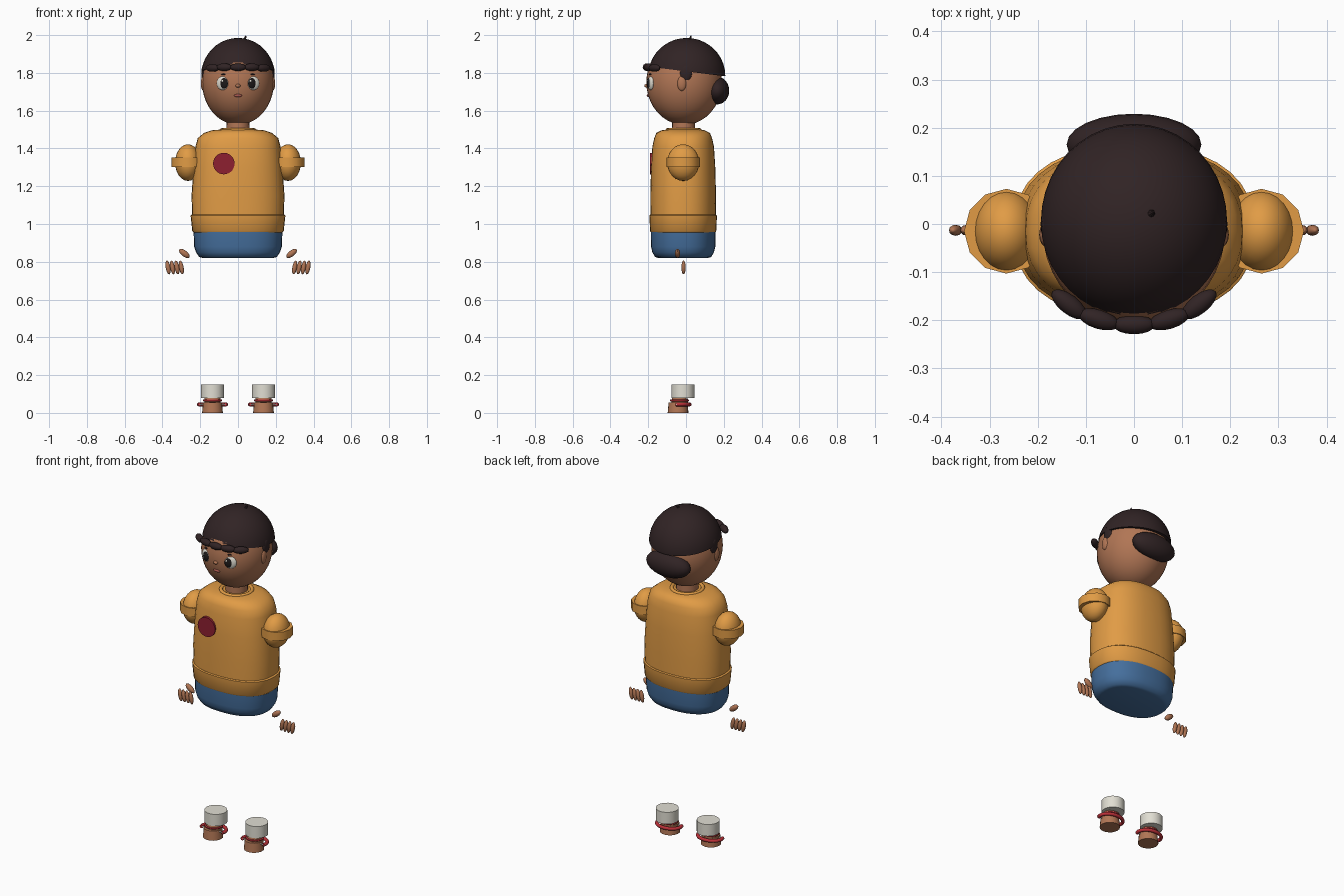
import bpy, bmesh, math
from mathutils import Vector, Matrix

if "Cube" in bpy.data.objects:
    bpy.data.objects.remove(bpy.data.objects["Cube"])


def mat(name, r, g, b):
    m = bpy.data.materials.new(name)
    m.diffuse_color = (r, g, b, 1)
    m.use_nodes = True
    m.node_tree.nodes["Principled BSDF"].inputs["Base Color"].default_value = m.diffuse_color
    return m


SKIN = mat("skin brown", 0.44, 0.18, 0.09)
HAIR = mat("hair dark", 0.03, 0.017, 0.018)
KNIT = mat("sweater orange", 0.75, 0.33, 0.06)
DENIM = mat("denim blue", 0.06, 0.16, 0.34)
WHITE = mat("sock white", 0.75, 0.73, 0.65)
BLACK = mat("pupil black", 0.012, 0.01, 0.01)
BADGE = mat("badge crimson", 0.27, 0.014, 0.03)
RED = mat("strap red", 0.5, 0.03, 0.04)
LIP = mat("lip rose", 0.40, 0.10, 0.08)


def finish(name, bm, m, angle=40):
    bmesh.ops.recalc_face_normals(bm, faces=bm.faces)
    me = bpy.data.meshes.new(name)
    bm.to_mesh(me)
    bm.free()
    me.materials.append(m)
    ob = bpy.data.objects.new(name, me)
    bpy.context.collection.objects.link(ob)
    bpy.ops.object.select_all(action='DESELECT')
    ob.select_set(True)
    bpy.context.view_layer.objects.active = ob
    bpy.ops.object.shade_smooth_by_angle(angle=math.radians(angle))
    return ob


def ball(name, loc, rad, m, rot=None, seg=24, cut=None):
    bm = bmesh.new()
    bmesh.ops.create_uvsphere(bm, u_segments=seg, v_segments=max(8, seg // 2), radius=1)
    M = Matrix.Translation(loc) @ (rot or Matrix()) @ Matrix.Diagonal((*rad, 1))
    bm.transform(M)
    if cut:  # keep only the part above a plane and cap it
        r = bmesh.ops.bisect_plane(bm, geom=bm.verts[:] + bm.edges[:] + bm.faces[:],
                                   plane_co=cut[0], plane_no=cut[1], clear_inner=True)
        bmesh.ops.edgeloop_fill(bm, edges=[e for e in r['geom_cut'] if isinstance(e, bmesh.types.BMEdge)])
    return finish(name, bm, m)


def cyl(name, a, b, r1, r2, m, seg=20):
    a, b = Vector(a), Vector(b)
    bm = bmesh.new()
    bmesh.ops.create_cone(bm, cap_ends=True, segments=seg, radius1=r1, radius2=r2, depth=(b - a).length)
    bm.transform(Matrix.Translation((a + b) / 2) @ (b - a).to_track_quat('Z', 'Y').to_matrix().to_4x4())
    return finish(name, bm, m)


def loft(name, rings, m, cy=-0.015, n=2.35, seg=36, angle=40):
    """Stack rounded oval rings given as (z, half width, half depth)."""
    bm = bmesh.new()
    rows = []
    for z, rx, ry in rings:
        row = []
        for i in range(seg):
            t = 2 * math.pi * i / seg
            c, s = math.cos(t), math.sin(t)
            row.append(bm.verts.new((math.copysign(abs(c) ** (2 / n), c) * rx,
                                     cy + math.copysign(abs(s) ** (2 / n), s) * ry, z)))
        rows.append(row)
    for p, q in zip(rows, rows[1:]):
        for i in range(seg):
            j = (i + 1) % seg
            bm.faces.new((p[i], p[j], q[j], q[i]))
    bm.faces.new(rows[0])
    bm.faces.new(rows[-1])
    return finish(name, bm, m, angle)


def tube(name, pts, r, m, closed=False):
    cu = bpy.data.curves.new(name, 'CURVE')
    cu.dimensions = '3D'
    cu.bevel_depth = r
    cu.bevel_resolution = 2
    cu.use_fill_caps = True
    sp = cu.splines.new('POLY')
    sp.points.add(len(pts) - 1)
    for p, c in zip(sp.points, pts):
        p.co = (*c, 1)
    sp.use_cyclic_u = closed
    cu.materials.append(m)
    ob = bpy.data.objects.new(name, cu)
    bpy.context.collection.objects.link(ob)
    return ob


def arc(cx, cy, z, rx, ry, a0, a1, n=20):
    return [(cx + rx * math.cos(math.radians(a0 + (a1 - a0) * i / n)),
             cy + ry * math.sin(math.radians(a0 + (a1 - a0) * i / n)), z) for i in range(n + 1)]


# Torso: trousers, sweater, hem band
loft("trousers", [(0.82, 0.185, 0.13), (0.825, 0.205, 0.148), (0.85, 0.222, 0.163),
                  (0.88, 0.232, 0.17), (0.98, 0.236, 0.172)], DENIM, angle=50)
loft("sweater", [(0.97, 0.24, 0.172), (1.15, 0.246, 0.174), (1.3, 0.236, 0.17), (1.41, 0.225, 0.163),
                 (1.455, 0.213, 0.153), (1.482, 0.18, 0.142), (1.496, 0.14, 0.115), (1.5, 0.09, 0.08)],
     KNIT, angle=50)
loft("hem_band", [(0.955, 0.235, 0.17), (0.962, 0.242, 0.175), (1.045, 0.251, 0.179), (1.05, 0.244, 0.174)], KNIT)
tube("collar", arc(0, -0.013, 1.497, 0.085, 0.085, 0, 345, 23), 0.011, KNIT, True)
cyl("chest_badge", (-0.075, -0.165, 1.32), (-0.075, -0.191, 1.32), 0.057, 0.057, BADGE, 28)

# Head, neck and hair
cyl("neck", (0, -0.013, 1.46), (0, -0.013, 1.56), 0.062, 0.06, SKIN)
ball("head", (0, -0.01, 1.75), (0.19, 0.2, 0.225), SKIN, seg=40)
ball("hair_cap", (0, 0.004, 1.785), (0.195, 0.204, 0.2), HAIR, seg=40,
     cut=((0, 0, 1.808), Vector((0, 0.125, 1)).normalized()))
ball("hair_bun", (0, 0.165, 1.706), (0.14, 0.064, 0.073), HAIR)
cyl("hair_tuft", (0.033, 0.02, 1.97), (0.042, 0.026, 1.997), 0.011, 0.002, HAIR, 8)
for x, y, z, a in ((0, -0.209, 1.83, 0), (0.073, -0.198, 1.83, 17), (-0.073, -0.198, 1.83, -17),
                   (0.135, -0.167, 1.826, 38), (-0.135, -0.167, 1.826, -38)):
    ball("fringe_lock", (x, y, z), (0.044, 0.02, 0.02), HAIR, Matrix.Rotation(math.radians(a), 4, 'Z'), 16)

# Face centre
ball("nose", (0, -0.208, 1.732), (0.013, 0.013, 0.01), SKIN, seg=16)
ball("mouth", (0, -0.2, 1.68), (0.022, 0.008, 0.008), LIP, seg=16)

for s, side in ((1, "right"), (-1, "left")):
    # Face sides
    turn = Matrix.Rotation(math.radians(22 * s), 4, 'Z')
    ball(side + "_eye_white", (0.081 * s, -0.186, 1.745), (0.034, 0.013, 0.036), WHITE, turn, 20)
    ball(side + "_pupil", (0.075 * s, -0.195, 1.745), (0.023, 0.01, 0.028), BLACK, turn, 20)
    ball(side + "_eye_glint", (0.075 * s - 0.008, -0.205, 1.757), (0.006, 0.003, 0.006), WHITE, turn, 8)
    ball(side + "_brow", (0.078 * s, -0.19, 1.792), (0.012, 0.006, 0.004), HAIR, turn, 8)
    ball(side + "_ear", (0.183 * s, -0.022, 1.744), (0.014, 0.025, 0.04), SKIN, seg=16)
    ball(side + "_sideburn", (0.184 * s, 0.0, 1.798), (0.01, 0.032, 0.042), HAIR, seg=12)

    # Shoulder puff with cuff band
    ball(side + "_shoulder", (0.265 * s, -0.015, 1.325), (0.068, 0.085, 0.097), KNIT)
    cyl(side + "_cuff", (0.265 * s, -0.015, 1.302), (0.265 * s, -0.015, 1.353), 0.088, 0.088, KNIT, 12)

    # Thumb and four fingers
    ball(side + "_thumb", (0.284 * s, -0.045, 0.844), (0.034, 0.014, 0.016), SKIN,
         Matrix.Rotation(math.radians(-38 * s), 4, 'Y'), 12)
    for i in range(4):
        x = 0.3 + 0.0235 * i
        ball(f"{side}_finger_{i + 1}", (x * s, -0.013, 0.77), (0.0125, 0.0115, 0.037), SKIN,
             Matrix.Rotation(math.radians(10 * s), 4, 'Y'), 12)

    # Sock, foot and sandal straps
    fx = 0.135 * s
    cyl(side + "_sock", (fx, -0.016, 0.08), (fx, -0.016, 0.15), 0.062, 0.062, WHITE, 24)
    cyl(side + "_foot", (fx, -0.042, 0), (fx, -0.042, 0.055), 0.055, 0.05, SKIN, 20)
    cyl(side + "_ankle", (fx, -0.035, 0.05), (fx, -0.03, 0.082), 0.044, 0.042, SKIN, 20)
    tube(side + "_heel_strap", arc(fx, -0.035, 0.045, 0.073, 0.055, -20, 200), 0.01, RED)
    tube(side + "_ankle_strap", arc(fx, -0.035, 0.066, 0.046, 0.046, 0, 342, 19), 0.005, RED, True)
    cyl(side + "_toe_bar", (fx - 0.08, -0.05, 0.045), (fx + 0.08, -0.05, 0.045), 0.004, 0.004, WHITE, 8)
